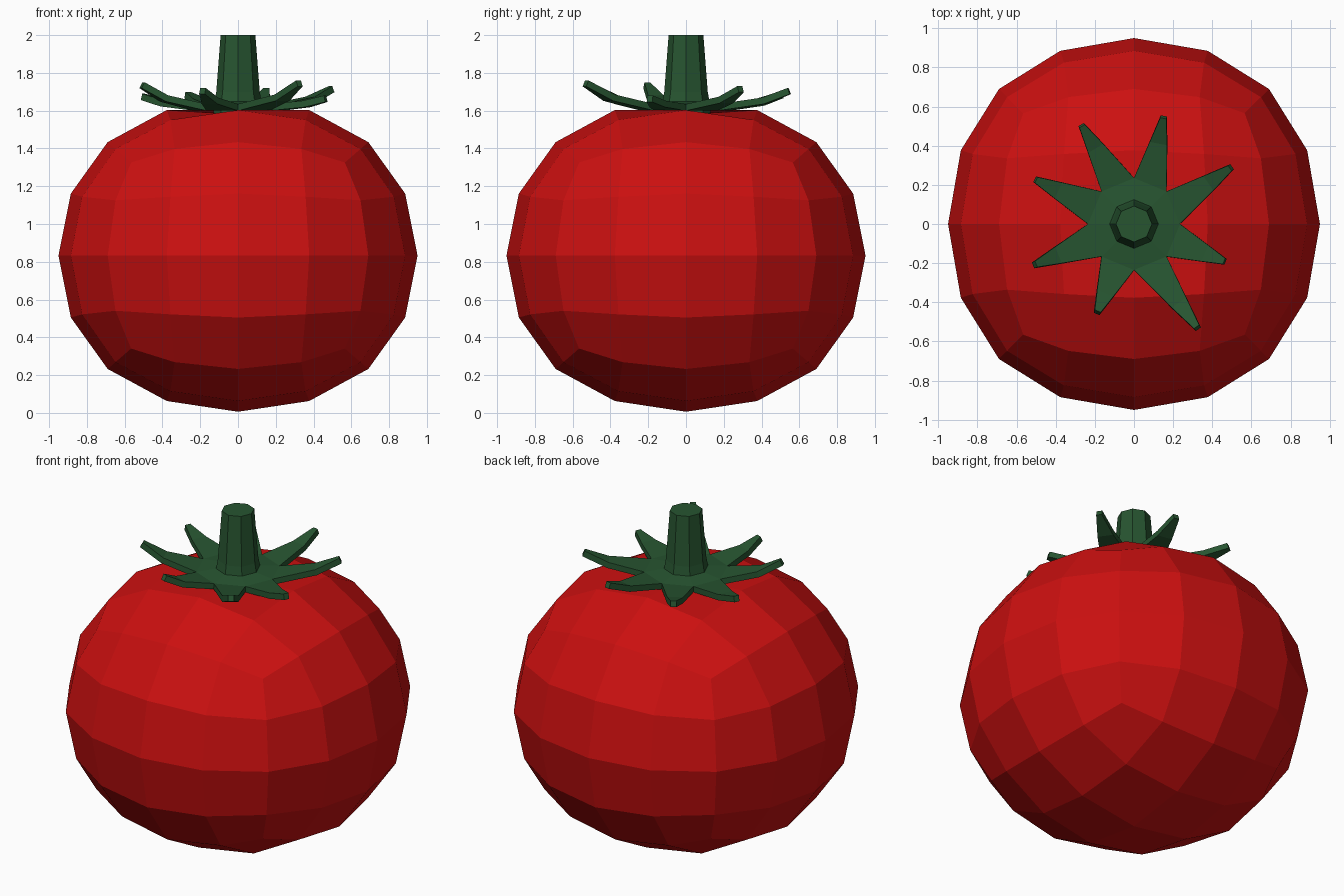
import bpy, bmesh
from math import sin, cos, radians, pi
from mathutils import Vector

if "Cube" in bpy.data.objects:
    bpy.data.objects.remove(bpy.data.objects["Cube"], do_unlink=True)


def material(name, rgb):
    mat = bpy.data.materials.new(name)
    mat.use_nodes = True
    mat.diffuse_color = (*rgb, 1)
    mat.node_tree.nodes["Principled BSDF"].inputs["Base Color"].default_value = (*rgb, 1)
    return mat


def add_object(name, bm, mat):
    bmesh.ops.recalc_face_normals(bm, faces=bm.faces)
    mesh = bpy.data.meshes.new(name)
    bm.to_mesh(mesh)
    bm.free()
    mesh.materials.append(mat)
    obj = bpy.data.objects.new(name, mesh)
    bpy.context.collection.objects.link(obj)
    return obj


def polar(radius, degrees, z):
    a = radians(degrees)
    return Vector((radius * cos(a), radius * sin(a), z))


red = material("ripe red", (0.6, 0.005, 0.005))
green = material("leaf green", (0.02, 0.09, 0.03))

# Fruit: a rounded box, faceted, with a dented top
bm = bmesh.new()
bmesh.ops.create_cube(bm, size=2)
bmesh.ops.scale(bm, vec=(1.132, 1.132, 0.985), verts=bm.verts)
bmesh.ops.translate(bm, vec=(0, 0, 0.833), verts=bm.verts)
fruit = add_object("fruit", bm, red)
subdiv = fruit.modifiers.new("round", 'SUBSURF')
subdiv.levels = subdiv.render_levels = 2
bpy.context.view_layer.objects.active = fruit
fruit.select_set(True)
bpy.ops.object.modifier_apply(modifier=subdiv.name)
max(fruit.data.vertices, key=lambda v: v.co.z).co.z = 1.58
bpy.ops.object.shade_flat()

# Calyx: a collar with eight pointed leaves, each bent upward at its own tip
tips = [(0.49, 0.285, 1.73), (0.15, 0.54, 1.72), (-0.265, 0.5, 1.70), (-0.5, 0.225, 1.69),
        (-0.5, -0.205, 1.75), (-0.185, -0.445, 1.72), (0.32, -0.525, 1.76), (0.46, -0.19, 1.68)]
bm = bmesh.new()
collar = [bm.verts.new(polar(0.1, i * 45, 1.65)) for i in range(8)]
notch = [bm.verts.new(polar(0.235, i * 45, 1.635)) for i in range(8)]
for i, tip in enumerate(tips):
    j = (i + 1) % 8
    tip = Vector(tip)
    root = (notch[i].co + notch[j].co) / 2
    middle = root.lerp(tip, 0.62)
    middle.z = root.z + 0.4 * (tip.z - root.z)
    side = Vector((tip.y - root.y, root.x - tip.x, 0)).normalized()
    pairs = [(notch[i], notch[j])]
    for centre, half in ((middle, 0.045), (tip, 0.016)):
        pairs.append((bm.verts.new(centre + side * half), bm.verts.new(centre - side * half)))
    bm.faces.new((collar[i], notch[i], notch[j], collar[j]))
    for (a, b), (c, d) in zip(pairs, pairs[1:]):
        bm.faces.new((a, c, d, b))
calyx = add_object("calyx", bm, green)
if calyx.data.polygons[0].normal.z < 0:
    calyx.data.flip_normals()
solid = calyx.modifiers.new("thickness", 'SOLIDIFY')
solid.thickness = 0.035
solid.offset = -1

# Stem: a tapered eight-sided stalk with a slight flare at the foot
bm = bmesh.new()
rings = [[bm.verts.new(polar(r, i * 45, z)) for i in range(8)]
         for r, z in ((0.13, 1.58), (0.125, 1.645), (0.115, 1.70), (0.092, 2.0))]
for low, high in zip(rings, rings[1:]):
    for i in range(8):
        j = (i + 1) % 8
        bm.faces.new((low[i], low[j], high[j], high[i]))
bm.faces.new(rings[0])
bm.faces.new(rings[-1])
add_object("stem", bm, green)
